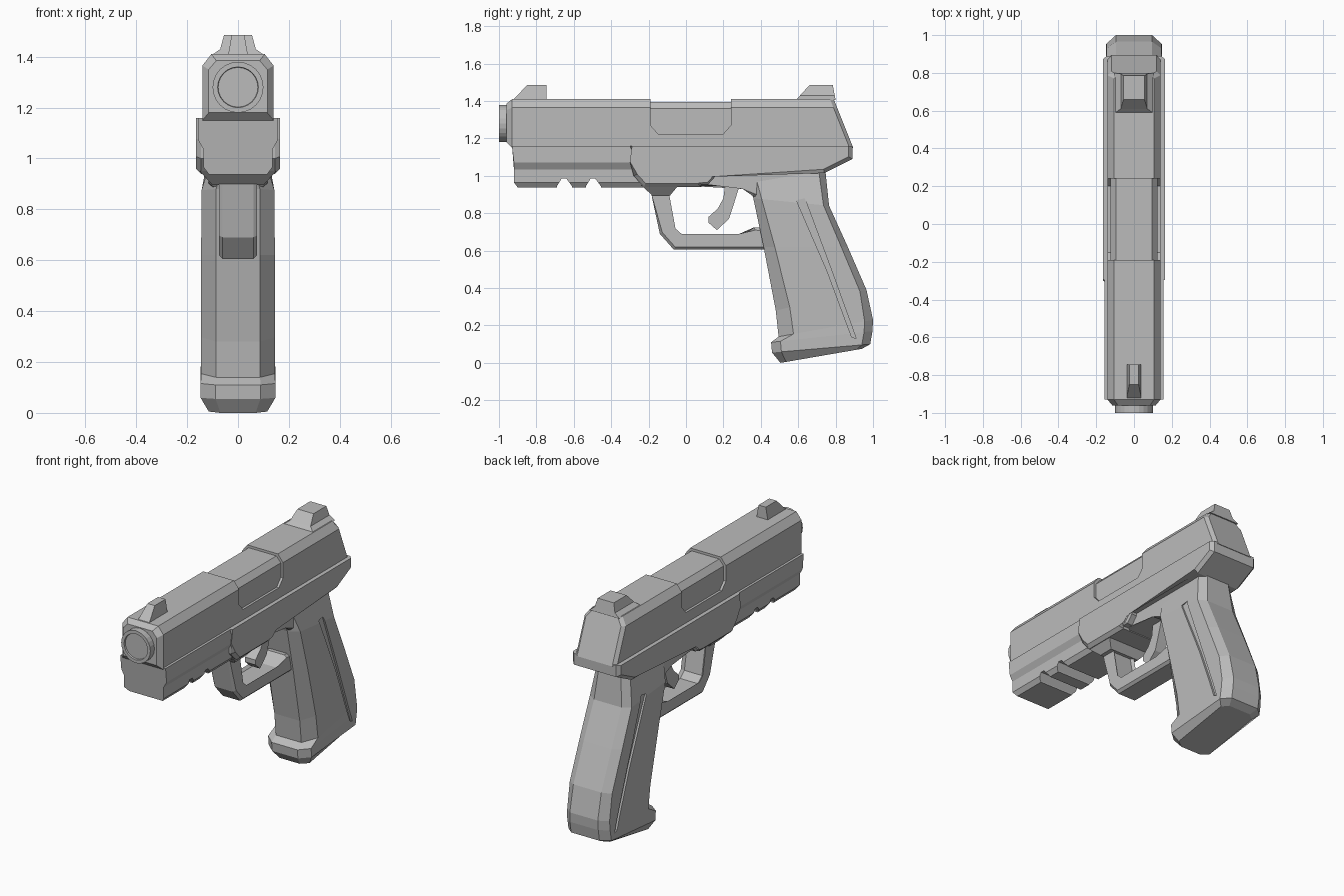
import bpy, bmesh, math

cube = bpy.data.objects.get("Cube")
if cube:
    bpy.data.objects.remove(cube, do_unlink=True)

GREY = (0.5, 0.5, 0.5, 1)
metal = bpy.data.materials.new("plain grey")
metal.use_nodes = True
metal.diffuse_color = GREY
metal.node_tree.nodes["Principled BSDF"].inputs["Base Color"].default_value = GREY


def finish(name, bm):
    bmesh.ops.recalc_face_normals(bm, faces=bm.faces)
    mesh = bpy.data.meshes.new(name)
    bm.to_mesh(mesh)
    bm.free()
    mesh.materials.append(metal)
    obj = bpy.data.objects.new(name, mesh)
    bpy.context.collection.objects.link(obj)
    return obj


def loft(name, rings):
    """Skin a row of equal point rings and cap both ends."""
    bm = bmesh.new()
    rows = [[bm.verts.new(p) for p in ring] for ring in rings]
    n = len(rows[0])
    for a, b in zip(rows, rows[1:]):
        for i in range(n):
            j = (i + 1) % n
            bm.faces.new((a[i], a[j], b[j], b[i]))
    bm.faces.new(rows[0])
    bm.faces.new(rows[-1])
    return finish(name, bm)


def mirrored(half):
    """Close a right-hand chain of points with its mirror image."""
    return half + [(-x, y, z) for x, y, z in reversed(half)]


def slab(name, outline, w, bevel=0, below=9, centre=0):
    """Extrude a side outline (y, z) across x, chamfering its rims."""
    bm = bmesh.new()
    sides = [[bm.verts.new((centre + s * w, y, z)) for y, z in outline] for s in (-1, 1)]
    for side in sides:
        bm.faces.new(side)
    n = len(outline)
    for i in range(n):
        j = (i + 1) % n
        bm.faces.new((sides[0][i], sides[0][j], sides[1][j], sides[1][i]))
    if bevel:
        rim = [e for e in bm.edges
               if abs(e.verts[0].co.x - e.verts[1].co.x) < w
               and min(v.co.z for v in e.verts) < below]
        bmesh.ops.bevel(bm, geom=rim, offset=bevel, segments=1, affect='EDGES')
    return finish(name, bm)


def cut(obj, cutter):
    mod = obj.modifiers.new("cut", 'BOOLEAN')
    mod.object = cutter
    mod.solver = 'EXACT'
    cutter.hide_render = True
    cutter.hide_viewport = True
    cutter.display_type = 'WIRE'


# Slide with chamfered nose and sloping tail
section = [(0.105, 1.41), (0.14, 1.365), (0.14, 1.15)]


def tail(inset, shift):
    return mirrored([(x - inset, 0.89 - 0.4 * (z - 1.16) + shift, z) for x, z in section])


slide = loft("slide", [
    mirrored([(0.085, -0.96, 1.385), (0.115, -0.96, 1.35), (0.115, -0.96, 1.18)]),
    mirrored([(x, -0.93, z) for x, z in section]),
    tail(0, -0.02), tail(0.02, 0)])

# Ejection port: cut in the slide, filled by a slimmer chamber block
port = [(-0.19, 1.5), (-0.19, 1.27), (-0.15, 1.225), (0.2, 1.225), (0.24, 1.27), (0.24, 1.5)]
cut(slide, slab("port_cutter", port, 0.3))
core = [(0.095, 1.395), (0.125, 1.36), (0.125, 1.18)]
loft("chamber_block", [mirrored([(x, y, z) for x, z in core]) for y in (-0.22, 0.27)])

# Barrel with a shallow recessed muzzle
loft("barrel", [[(r * math.cos(i * math.tau / 24), y, 1.28 + r * math.sin(i * math.tau / 24))
                 for i in range(24)]
                for r, y in ((0.1, -0.9), (0.1, -1), (0.08, -1), (0.078, -0.99))])


# Sights: tapered blocks lofted upward
def sight(name, levels):
    loft(name, [[(-w, a, z), (w, a, z), (w, b, z), (-w, b, z)] for w, a, b, z in levels])


sight("front_sight", [(0.04, -0.93, -0.745, 1.4), (0.025, -0.85, -0.745, 1.485)])
sight("rear_sight", [(0.105, 0.585, 0.8, 1.405), (0.07, 0.61, 0.795, 1.43),
                     (0.055, 0.66, 0.785, 1.485)])

# Front rail with a side groove and two cross notches
rail_half = [(0.155, -0.93, 1.16), (0.155, -0.92, 1.07), (0.135, -0.92, 1.035),
             (0.135, -0.92, 0.965), (0.115, -0.9, 0.938)]
rail = loft("front_rail", [mirrored(rail_half),
                           mirrored([(x, -0.2, z) for x, y, z in rail_half])])
for i, y in enumerate((-0.65, -0.495)):
    cut(rail, slab(f"notch_cutter_{i}", [(y - 0.04, 0.92), (y - 0.04, 0.945), (y - 0.015, 0.985),
                                         (y + 0.01, 0.985), (y + 0.04, 0.945), (y + 0.04, 0.92)], 0.3))

# Wide upper frame
slab("frame", [(-0.31, 1.16), (-0.28, 1.08), (-0.28, 1.0), (-0.225, 0.94), (0.08, 0.94),
               (0.085, 0.975), (0.13, 1.015), (0.74, 1.015), (0.89, 1.09), (0.89, 1.16)],
     0.165, 0.02, below=1.15)

# Tapered block above the trigger guard
loft("guard_mount", [[(-w, a, z), (w, a, z), (w, b, z), (-w, b, z)]
                     for w, a, b, z in ((0.15, -0.24, -0.04, 0.95), (0.1, -0.18, -0.085, 0.895))])

# Narrow frame body behind the trigger
slab("trigger_housing", [(0.04, 0.945), (0.31, 0.945), (0.36, 0.89), (0.6, 0.85), (0.735, 0.9),
                         (0.72, 1.05), (0.04, 1.05)], 0.115, 0.015)
slab("catch_lever", [(0.08, 0.955), (0.12, 0.955), (0.16, 1.0), (0.16, 1.04), (0.12, 1.04),
                     (0.08, 0.99)], 0.16, 0.01)

# Trigger guard and trigger
slab("trigger_guard", [(-0.2, 0.95), (-0.185, 0.9), (-0.14, 0.69), (-0.065, 0.605), (0.45, 0.605),
                       (0.45, 0.72), (0.365, 0.725), (0.29, 0.675), (-0.03, 0.675),
                       (-0.07, 0.71), (-0.105, 0.9), (-0.09, 0.95)], 0.075, 0.015)
slab("trigger", [(0.21, 0.96), (0.2, 0.88), (0.17, 0.825), (0.12, 0.78), (0.12, 0.75),
                 (0.165, 0.71), (0.23, 0.77), (0.25, 0.83), (0.29, 0.96)], 0.035)


# Grip: eight-sided rings running from front edge to back edge
def grip_ring(yf, zf, yb, zb, front, back, w):
    def z(y):
        return zf + (zb - zf) * (y - yf) / (yb - yf)
    chain = [(w * 0.6, yf), (w, yf + front), (w, yb - back), (w * 0.66, yb)]
    return mirrored([(x, y, z(y)) for x, y in chain])


grip = loft("grip", [grip_ring(*row) for row in (
    (0.33, 0.96, 0.745, 1.03, 0.05, 0.035, 0.115),
    (0.36, 0.88, 0.765, 0.84, 0.045, 0.03, 0.143),
    (0.415, 0.62, 0.865, 0.62, 0.06, 0.035, 0.145),
    (0.48, 0.28, 0.965, 0.39, 0.075, 0.035, 0.145),
    (0.495, 0.14, 1.0, 0.23, 0.08, 0.045, 0.145),
    (0.455, 0.11, 0.997, 0.17, 0.05, 0.045, 0.147),
    (0.46, 0.055, 0.985, 0.1, 0.05, 0.045, 0.147),
    (0.505, 0.0, 0.94, 0.075, 0.03, 0.03, 0.115))])

# Long groove sunk in each side of the grip
groove = [(0.59, 0.87), (0.635, 0.88), (0.78, 0.49), (0.91, 0.13), (0.885, 0.14), (0.755, 0.49)]
for side, name in ((1, "left"), (-1, "right")):
    cut(grip, slab(f"groove_cutter_{name}", groove, 0.03, centre=side * 0.162))
